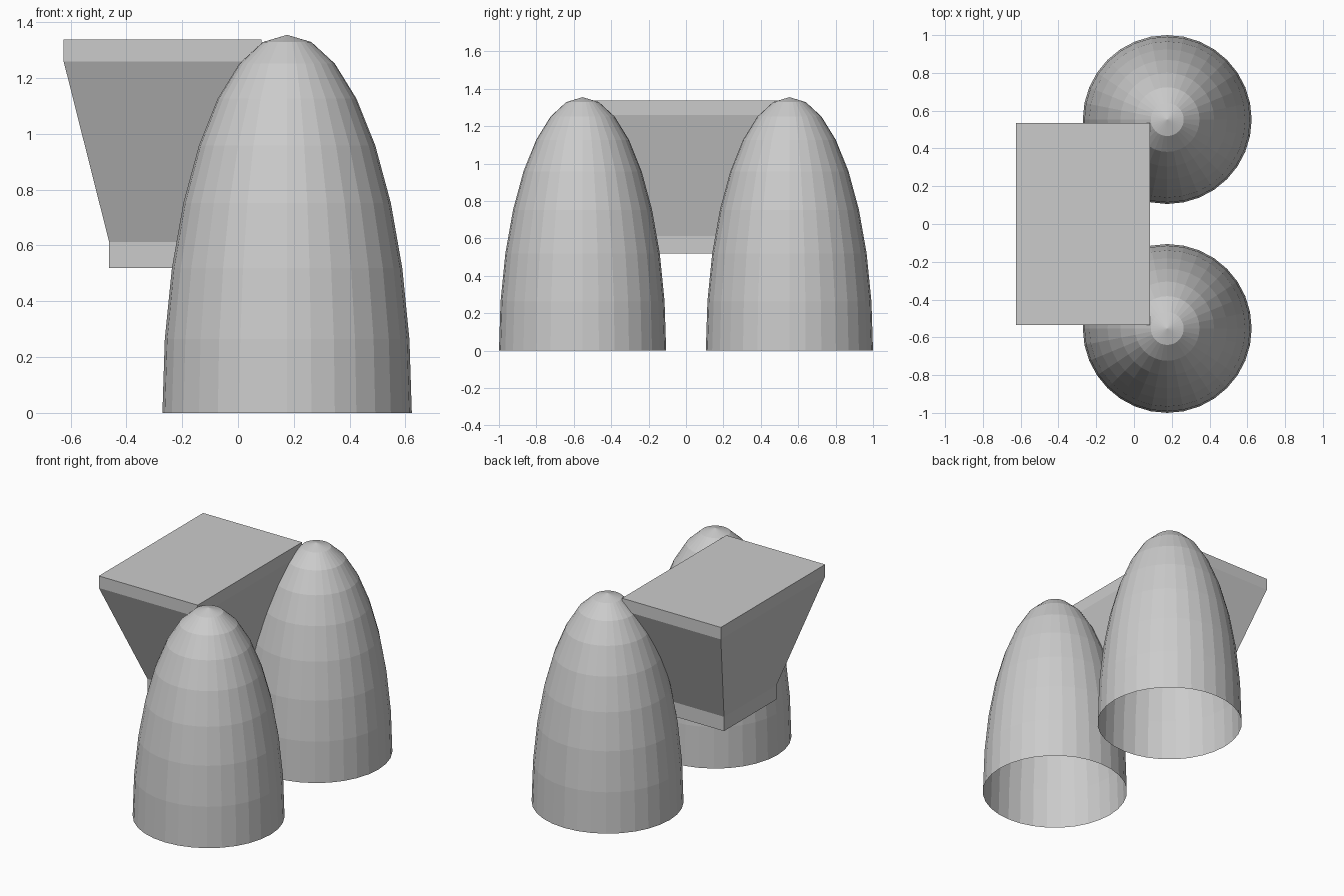
import bpy
import bmesh
from math import sin, cos, pi

cube = bpy.data.objects.get("Cube")
if cube:
    bpy.data.objects.remove(cube, do_unlink=True)

# Single plain material
grey = bpy.data.materials.new("light_grey")
grey.use_nodes = True
colour = (0.6, 0.6, 0.6, 1)
grey.diffuse_color = colour
grey.node_tree.nodes["Principled BSDF"].inputs["Base Color"].default_value = colour


def finish(name, bm, location):
    mesh = bpy.data.meshes.new(name)
    bm.to_mesh(mesh)
    bm.free()
    mesh.materials.append(grey)
    obj = bpy.data.objects.new(name, mesh)
    obj.location = location
    bpy.context.collection.objects.link(obj)
    return obj


# Tall half-ellipsoid shells, open underneath
def dome(name, y, radius=0.447, height=1.355):
    bm = bmesh.new()
    bmesh.ops.create_uvsphere(bm, u_segments=32, v_segments=16, radius=1)
    below = [v for v in bm.verts if v.co.z < -0.01]
    bmesh.ops.delete(bm, geom=below, context='VERTS')
    bmesh.ops.scale(bm, vec=(radius, radius, height), verts=bm.verts)
    return finish(name, bm, (0.176, y, 0))


dome("front_dome", -0.553)
dome("back_dome", 0.553)

# Tapered block with a straight band at top and bottom: (half x, half y, z)
sections = [(0.192, 0.27, 0.52), (0.192, 0.27, 0.613),
            (0.355, 0.535, 1.26), (0.355, 0.535, 1.338)]
bm = bmesh.new()
rings = [[bm.verts.new((sx * hx, sy * hy, z))
          for sx, sy in ((-1, -1), (1, -1), (1, 1), (-1, 1))]
         for hx, hy, z in sections]
for low, high in zip(rings, rings[1:]):
    for i in range(4):
        j = (i + 1) % 4
        bm.faces.new((low[i], low[j], high[j], high[i]))
bm.faces.new(rings[0][::-1])
bm.faces.new(rings[-1])
finish("tapered_block", bm, (-0.27, 0, 0))
